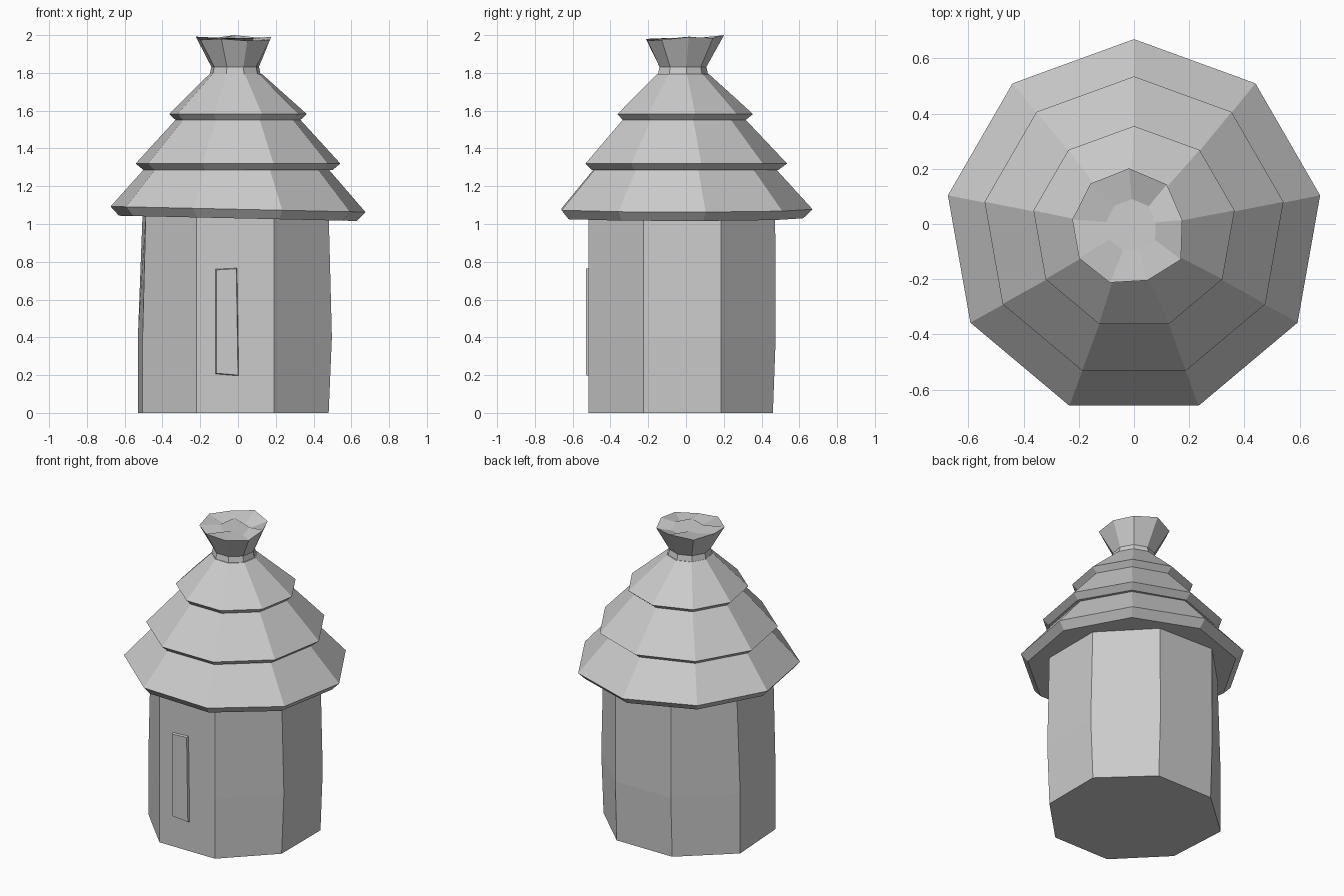
import bpy
from math import sin, cos, radians

cube = bpy.data.objects.get("Cube")
if cube:
    bpy.data.objects.remove(cube, do_unlink=True)

grey = bpy.data.materials.new("plain_grey")
grey.use_nodes = True
colour = (0.6, 0.6, 0.6, 1)
grey.diffuse_color = colour
grey.node_tree.nodes["Principled BSDF"].inputs["Base Color"].default_value = colour


def loft(name, rings, cap_top=True):
    """Join equal rings of points with quads and close the ends."""
    n = len(rings[0])
    verts = [p for ring in rings for p in ring]
    faces = [list(range(n))[::-1]]
    for k in range(len(rings) - 1):
        for i in range(n):
            j = (i + 1) % n
            faces.append([k * n + i, k * n + j, k * n + n + j, k * n + n + i])
    if cap_top:
        last = (len(rings) - 1) * n
        faces.append([last + i for i in range(n)])
    mesh = bpy.data.meshes.new(name)
    mesh.from_pydata(verts, [], faces)
    mesh.materials.append(grey)
    mesh.update()
    obj = bpy.data.objects.new(name, mesh)
    bpy.context.collection.objects.link(obj)
    return obj


def ring(r, z, cx=0.0, cy=-0.02, tilt=0.0):
    """Nine sided ring with one corner at the back."""
    pts = []
    for i in range(9):
        a = radians(90 + 40 * i)
        x, y = cx + r * cos(a), cy + r * sin(a)
        pts.append((x, y, z + tilt * x))
    return pts


# Eight sided wall, bulging a little at mid height
def wall_ring(z, left_back, left_front, right, back):
    front = -0.515
    return [(-0.22, front, z), (0.19, front, z),
            (right, -0.225, z), (right, 0.185, z),
            (0.19, back, z), (-0.22, back, z),
            (left_back, 0.185, z), (left_front, -0.225, z)]


loft("hut_wall", [wall_ring(0, -0.53, -0.505, 0.48, 0.46),
                  wall_ring(0.4, -0.53, -0.505, 0.497, 0.475),
                  wall_ring(1.06, -0.505, -0.488, 0.48, 0.472)])

# Overlapping roof tiers: underside radius and height, rim, top
tiers = [("lower_roof", (0.64, 1.03), (0.685, 1.078), (0.46, 1.33), -0.022),
         ("middle_roof", (0.51, 1.287), (0.55, 1.32), (0.30, 1.59), 0.0),
         ("upper_roof", (0.335, 1.55), (0.37, 1.582), (0.14, 1.795), 0.0)]
for name, under, rim, top, tilt in tiers:
    cx = -0.012 if name == "upper_roof" else 0.0
    loft(name, [ring(under[0], under[1], 0, -0.02, tilt),
                ring(rim[0], rim[1], 0, -0.015, tilt),
                ring(top[0], top[1], cx, -0.02, tilt)])

# Tied thatch bundle with a ragged, dented top
lift = [0.0, -0.02, -0.008, -0.025, -0.02, -0.03, -0.025, -0.01, -0.015]
spread = [1.04, 1.02, 0.98, 0.98, 0.96, 0.92, 1.02, 0.92, 1.0]
rim, inner = [], []
for i, (x, y, z) in enumerate(ring(0.213, 2.0, -0.018)):
    x, y = -0.018 + (x + 0.018) * spread[i], -0.02 + (y + 0.02) * spread[i]
    rim.append((x, y, z + lift[i]))
    inner.append((x * 0.45, y * 0.45, 1.985 if i % 2 else 1.955))
loft("thatch_bundle", [ring(0.138, 1.785, -0.015), ring(0.128, 1.832, -0.015),
                       rim, inner])

# Narrow door panel standing proud of the front wall
def panel_ring(y, inset):
    return [(-0.12 + inset, y, 0.205 + inset), (0.005 - inset, y, 0.195 + inset),
            (-0.004 - inset, y, 0.768 - inset), (-0.12 + inset, y, 0.762 - inset)]


loft("front_panel", [panel_ring(-0.53, 0.005), panel_ring(-0.51, 0.0)])

# Make all normals point outward
import bmesh
for obj in bpy.context.collection.objects:
    if obj.type == "MESH":
        bm = bmesh.new()
        bm.from_mesh(obj.data)
        bmesh.ops.recalc_face_normals(bm, faces=bm.faces)
        bm.to_mesh(obj.data)
        bm.free()
